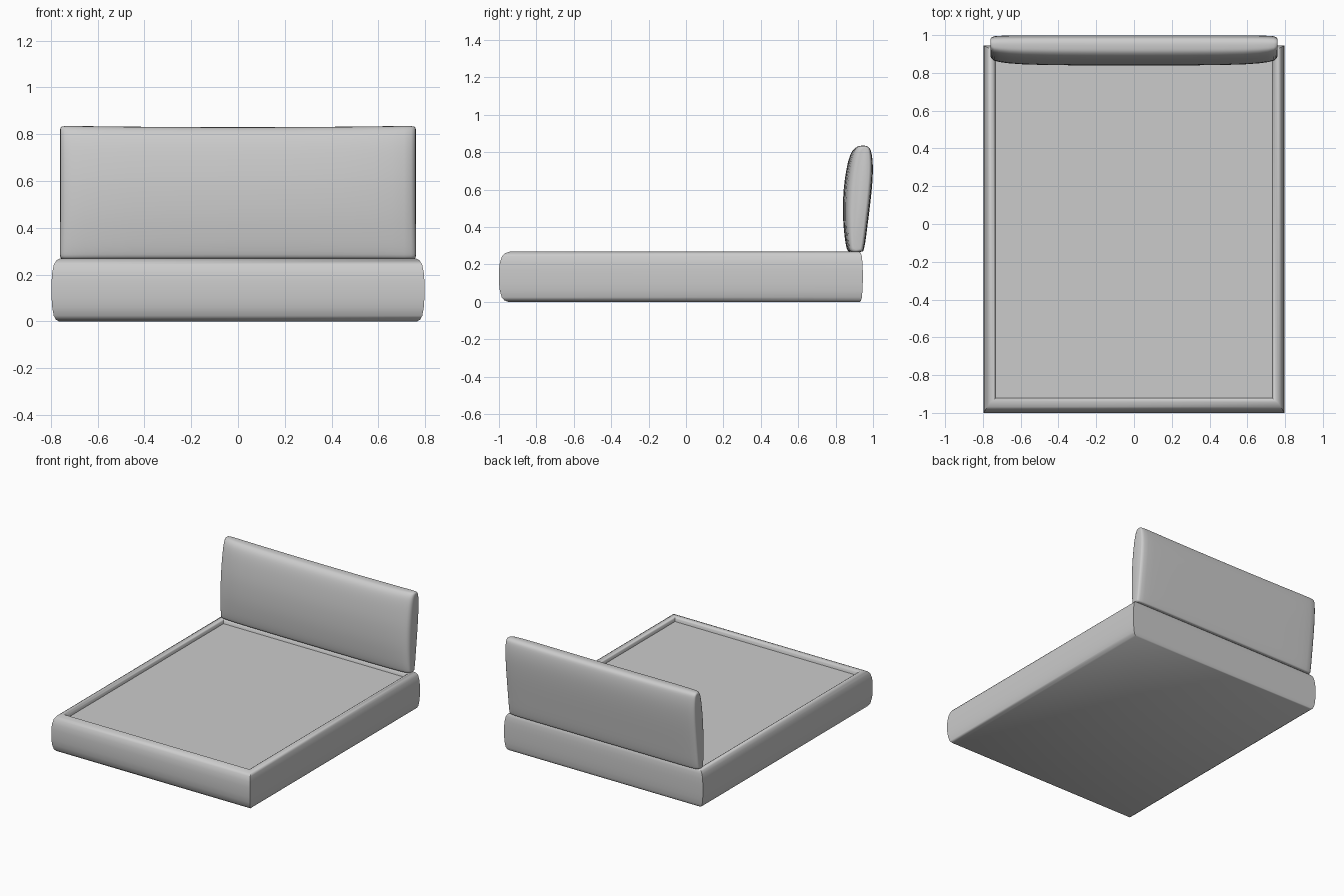
import bpy, bmesh, math

cube = bpy.data.objects.get("Cube")
if cube:
    bpy.data.objects.remove(cube, do_unlink=True)

# One upholstery colour for the whole bed
fabric = bpy.data.materials.new("light_grey_fabric")
fabric.use_nodes = True
fabric.diffuse_color = (0.6, 0.6, 0.6, 1)
shader = next(n for n in fabric.node_tree.nodes if n.type == 'BSDF_PRINCIPLED')
shader.inputs["Base Color"].default_value = (0.6, 0.6, 0.6, 1)


def loft(name, rings, cap_start=True, cap_end=True, angle=40):
    """Join closed rings of points into a skinned mesh object."""
    bm = bmesh.new()
    loops = [[bm.verts.new(p) for p in ring] for ring in rings]
    n = len(loops[0])
    for a, b in zip(loops, loops[1:]):
        for i in range(n):
            j = (i + 1) % n
            bm.faces.new((a[i], a[j], b[j], b[i]))
    if cap_start:
        bm.faces.new(loops[0])
    if cap_end:
        bm.faces.new(loops[-1])
    bmesh.ops.recalc_face_normals(bm, faces=bm.faces)
    mesh = bpy.data.meshes.new(name)
    bm.to_mesh(mesh)
    bm.free()
    mesh.materials.append(fabric)
    obj = bpy.data.objects.new(name, mesh)
    bpy.context.collection.objects.link(obj)
    bpy.ops.object.select_all(action='DESELECT')
    obj.select_set(True)
    bpy.context.view_layer.objects.active = obj
    bpy.ops.object.shade_smooth_by_angle(angle=math.radians(angle))
    return obj


def smooth_closed(points, steps=4):
    """Catmull-Rom curve through a closed profile."""
    out, n = [], len(points)
    for i in range(n):
        p0, p1, p2, p3 = (points[(i + k) % n] for k in (-1, 0, 1, 2))
        for s in range(steps):
            t = s / steps
            out.append(tuple(
                0.5 * (2 * b + (c - a) * t + (2 * a - 5 * b + 4 * c - d) * t * t
                       + (3 * b - a - 3 * c + d) * t ** 3)
                for a, b, c, d in zip(p0, p1, p2, p3)))
    return out


# Padded frame: mitred rails, softer at the foot, tighter at the head
WIDTH, FOOT, HEAD = 0.797, -1.0, 0.945


def frame_ring(side, foot, head, z):
    x, y0, y1 = WIDTH - side, FOOT + foot, HEAD - head
    return [(-x, y0, z), (x, y0, z), (x, y1, z), (-x, y1, z)]


outer = [(0.032, 0), (0.018, 0.008), (0.009, 0.025), (0.003, 0.06), (0, 0.10), (0, 0.17),
         (0.003, 0.21), (0.010, 0.243), (0.020, 0.26), (0.034, 0.268)]
rings = [frame_ring(i, i * 1.6, i * 0.5, z) for i, z in outer]
rings += [frame_ring(0.046, 0.063, 0.04, 0.269),
          frame_ring(0.056, 0.071, 0.054, 0.264),
          frame_ring(0.062, 0.077, 0.061, 0.254),
          frame_ring(0.065, 0.08, 0.065, 0.235)]
loft("bed_frame", rings, cap_end=False, angle=50)

# Recessed slat panel
loft("mattress_base", [frame_ring(0.06, 0.075, 0.06, z) for z in (0.22, 0.235)])

# Headboard: leaning cushion section, thinning towards its ends
section = smooth_closed([
    (0.875, 0.268), (0.856, 0.30), (0.843, 0.40), (0.839, 0.50), (0.844, 0.61),
    (0.860, 0.72), (0.880, 0.79), (0.905, 0.822), (0.935, 0.830), (0.970, 0.826),
    (0.990, 0.80), (0.999, 0.72), (0.993, 0.60), (0.972, 0.42), (0.953, 0.29),
    (0.935, 0.268)])


def board_ring(x, front, back, trim):
    lift = 0.006 * (x / 0.76) ** 2
    ring = []
    for y, z in section:
        middle = 0.915 + 0.05 * (z - 0.27) / 0.56
        y = middle + (y - middle) * (front if y < middle else back)
        k = (z - 0.268) / 0.562
        ring.append((x, y, z + lift * k + trim * (1 - 2 * k)))
    return ring


half = [(0, 1, 1, 0), (0.25, 0.995, 1, 0), (0.45, 0.975, 1, 0), (0.58, 0.94, 0.99, 0),
        (0.66, 0.88, 0.97, 0), (0.71, 0.81, 0.94, 0), (0.74, 0.73, 0.88, 0.001),
        (0.752, 0.63, 0.78, 0.003), (0.758, 0.52, 0.66, 0.007), (0.76, 0.40, 0.52, 0.014)]
stations = [(-x, *rest) for x, *rest in reversed(half[1:])] + half
loft("headboard", [board_ring(*s) for s in stations], angle=60)
